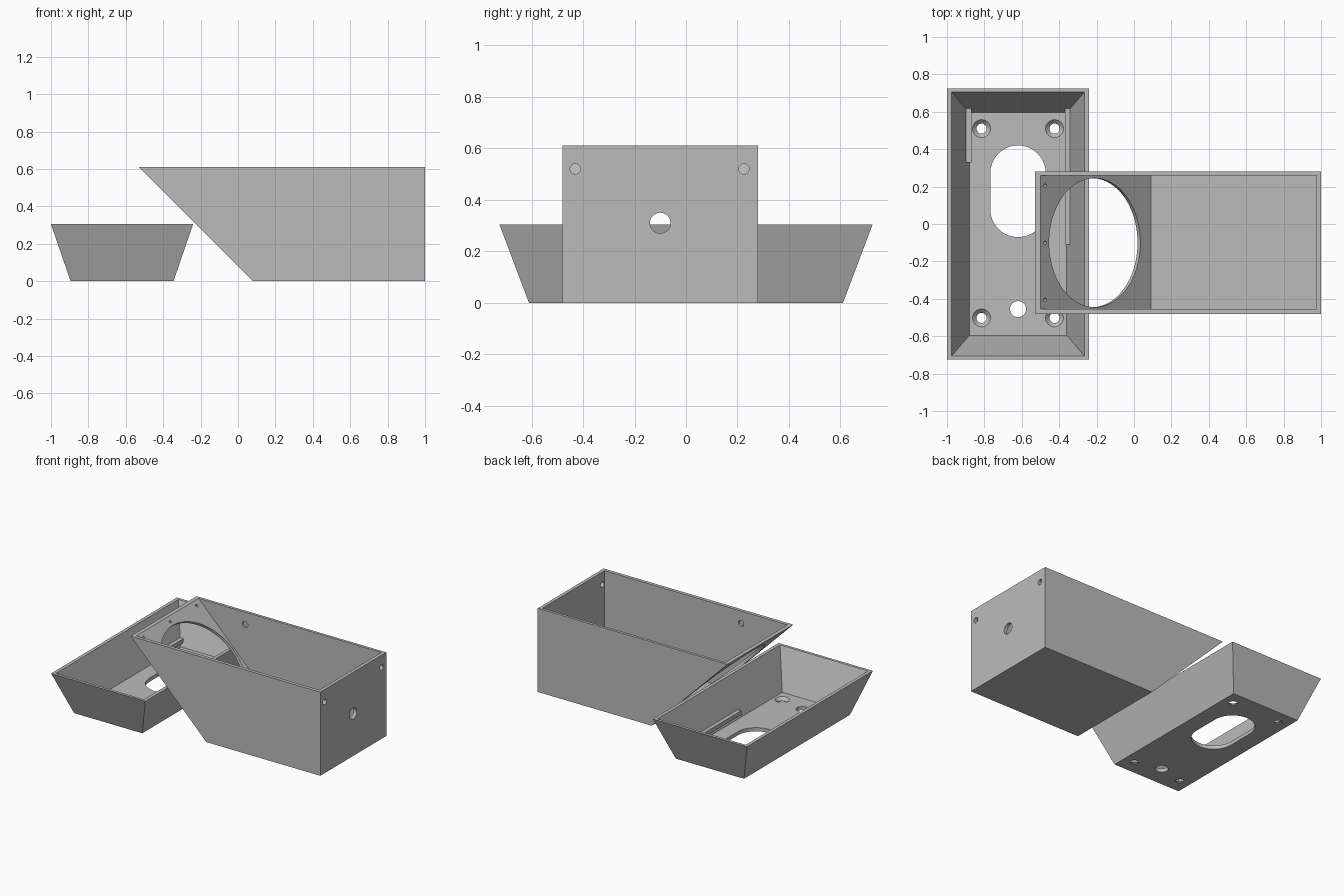
import bpy, bmesh, math
from mathutils import Vector, Matrix

if "Cube" in bpy.data.objects:
    bpy.data.objects.remove(bpy.data.objects["Cube"])

grey = bpy.data.materials.new("plain grey")
grey.diffuse_color = (0.5, 0.5, 0.5, 1)
grey.use_nodes = True
grey.node_tree.nodes["Principled BSDF"].inputs["Base Color"].default_value = grey.diffuse_color


def loft(name, ring_a, ring_b):
    """Closed solid between two matching rings of points."""
    bm = bmesh.new()
    a = [bm.verts.new(p) for p in ring_a]
    b = [bm.verts.new(p) for p in ring_b]
    n = len(a)
    bm.faces.new(a)
    bm.faces.new(b)
    for i in range(n):
        j = (i + 1) % n
        bm.faces.new((a[i], a[j], b[j], b[i]))
    bmesh.ops.recalc_face_normals(bm, faces=bm.faces)
    mesh = bpy.data.meshes.new(name)
    bm.to_mesh(mesh)
    bm.free()
    mesh.materials.append(grey)
    obj = bpy.data.objects.new(name, mesh)
    bpy.context.collection.objects.link(obj)
    return obj


def rect(cx, hx, hy, z):
    return [(cx - hx, -hy, z), (cx + hx, -hy, z), (cx + hx, hy, z), (cx - hx, hy, z)]


def prism(name, profile_xz, y0, y1):
    return loft(name, [(x, y0, z) for x, z in profile_xz], [(x, y1, z) for x, z in profile_xz])


def box(name, lo, hi):
    return prism(name, [(lo[0], lo[2]), (hi[0], lo[2]), (hi[0], hi[2]), (lo[0], hi[2])], lo[1], hi[1])


def tube(start, end, r0, r1=None, n=32):
    """Round cutter running from start to end, tapering from r0 to r1."""
    r1 = r0 if r1 is None else r1
    start, end = Vector(start), Vector(end)
    turn = (end - start).to_track_quat('Z', 'Y').to_matrix()
    ring = [turn @ Vector((math.cos(2 * math.pi * i / n), math.sin(2 * math.pi * i / n), 0)) for i in range(n)]
    return loft("cutter", [start + p * r0 for p in ring], [end + p * r1 for p in ring])


def combine(target, tools, operation='DIFFERENCE'):
    for tool in tools:
        mod = target.modifiers.new("cut", 'BOOLEAN')
        mod.operation, mod.solver, mod.object = operation, 'EXACT', tool
        bpy.context.view_layer.objects.active = target
        bpy.ops.object.modifier_apply(modifier=mod.name)
        bpy.data.objects.remove(tool)


def finish(obj):
    bpy.ops.object.select_all(action='DESELECT')
    obj.select_set(True)
    bpy.context.view_layer.objects.active = obj
    bpy.ops.object.shade_smooth_by_angle(angle=math.radians(30))


# --- Open box with one end wall sloping at 45 degrees ---
Y0, Y1, YC = -0.48, 0.28, -0.10
slant_box = prism("slant_box", [(0.08, 0), (1, 0), (1, 0.61), (-0.53, 0.61)], Y0, Y1)
hollow = prism("cutter", [(0.09, 0.02), (0.975, 0.02), (0.975, 0.71), (-0.60, 0.71)], Y0 + 0.025, Y1 - 0.02)
combine(slant_box, [hollow])


def slope_hole(x, y, r, n):
    """Hole square to the sloping wall, centred at x on its inner side."""
    c, d = Vector((x, y, 0.11 - x)), Vector((0.035, 0, 0.035))
    return tube(c - d, c + d * 0.5, r, n=n)


cuts = [slope_hole(-0.21, YC, 0.345, 96)]                                  # large round opening
cuts += [slope_hole(-0.475, YC + s * 0.305, 0.01, 16) for s in (-1, 0, 1)]  # pin holes
cuts += [tube((0.95, y, z), (1.05, y, z), r)                               # end wall holes
         for y, z, r in ((YC, 0.31, 0.04), (-0.43, 0.52, 0.02), (0.225, 0.52, 0.02))]
cuts += [tube((-0.125, YC - 0.05, 0.52), (-0.125, y, 0.52), 0.022)         # blind side pockets
         for y in (Y0 + 0.01, Y1 - 0.008)]
combine(slant_box, cuts)
finish(slant_box)

# --- Tapered tray ---
CX, TOP, FLOOR = -0.62, 0.305, 0.027
tray = loft("tray", rect(CX, 0.275, 0.61, 0), rect(CX, 0.38, 0.725, TOP))
k = (0.4 - FLOOR) / (TOP - FLOOR)      # carry the inner walls past the rim
inside = loft("cutter", rect(CX, 0.26, 0.595, FLOOR),
              rect(CX, 0.26 + 0.095 * k, 0.595 + 0.11 * k, 0.4))
combine(tray, [inside])

# Long slot with round ends
R, N = 0.148, 32
slot = []
for yc, a0 in ((0.272, 0), (0.078, math.pi)):
    for i in range(N + 1):
        a = a0 + math.pi * i / N
        slot.append((CX + R * math.cos(a), yc + R * math.sin(a)))
cuts = [loft("cutter", [(x, y, -0.1) for x, y in slot], [(x, y, 0.1) for x, y in slot])]

# Cable hole and four countersunk screw holes
cuts.append(tube((CX, -0.455, -0.1), (CX, -0.455, 0.1), 0.043))
for x in (CX - 0.195, CX + 0.195):
    for y in (-0.502, 0.51):
        cuts.append(tube((x, y, -0.1), (x, y, 0.1), 0.027))
        cuts.append(tube((x, y, 0.006), (x, y, FLOOR + 0.002), 0.027, 0.05))
combine(tray, cuts)
finish(tray)

# --- Guide rails along the tray's long walls ---
box("left_rail", (CX - 0.281, 0.33, 0.052), (CX - 0.25, 0.617, 0.082))
box("right_rail", (CX + 0.25, -0.11, 0.052), (CX + 0.281, 0.617, 0.082))
